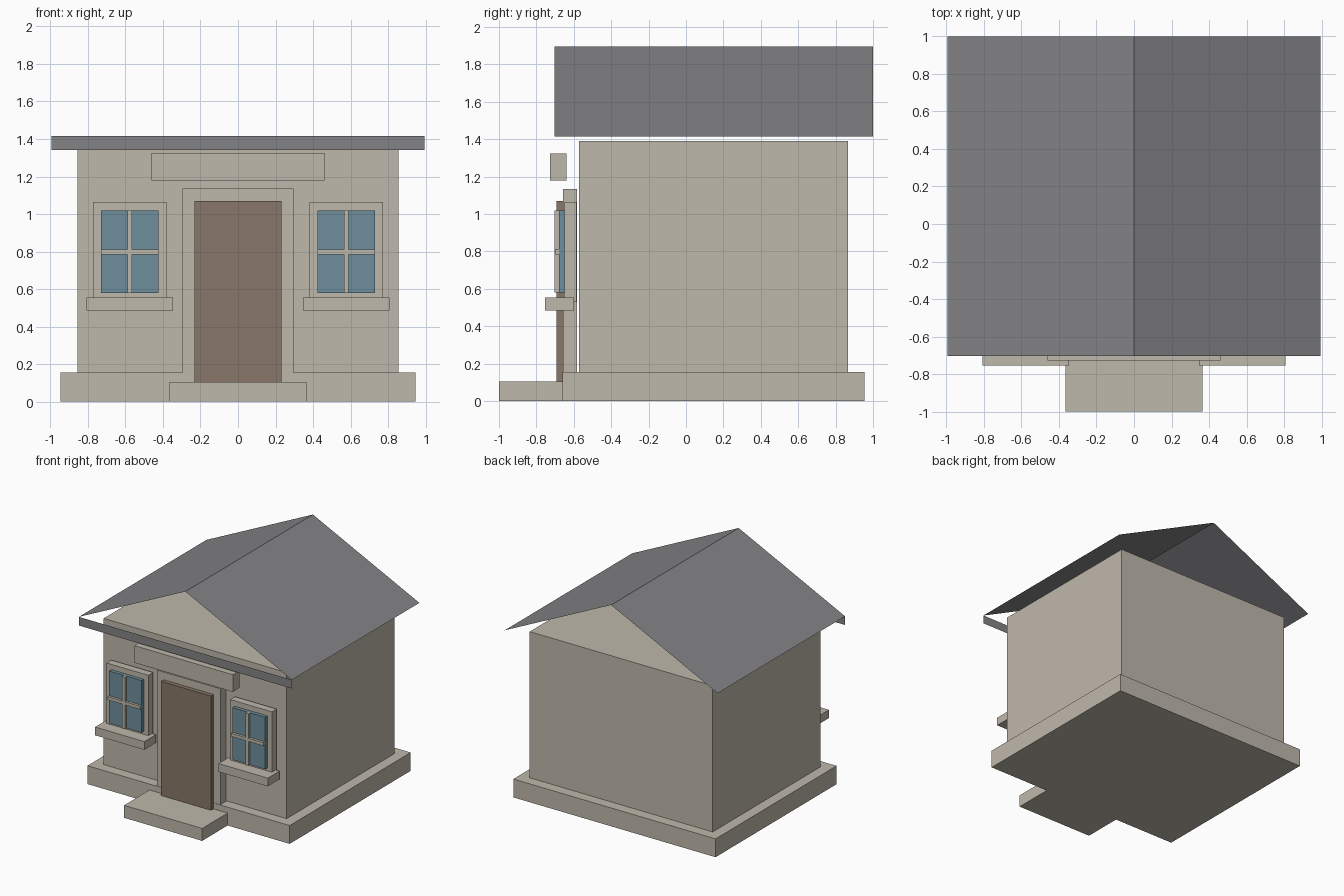
import bpy
import bmesh

default = bpy.data.objects.get("Cube")
if default:
    bpy.data.objects.remove(default, do_unlink=True)


def material(name, rgb):
    mat = bpy.data.materials.new(name)
    mat.use_nodes = True
    colour = (*rgb, 1.0)
    mat.diffuse_color = colour
    mat.node_tree.nodes["Principled BSDF"].inputs["Base Color"].default_value = colour
    return mat


STONE = material("warm stone", (0.52, 0.48, 0.41))
SLATE = material("grey slate", (0.23, 0.23, 0.24))
WOOD = material("brown wood", (0.25, 0.185, 0.14))
GLASS = material("blue glass", (0.155, 0.275, 0.33))


def finish(name, bm, mat):
    mesh = bpy.data.meshes.new(name)
    bm.to_mesh(mesh)
    bm.free()
    mesh.materials.append(mat)
    obj = bpy.data.objects.new(name, mesh)
    bpy.context.collection.objects.link(obj)
    return obj


def box(name, mat, xs, ys, zs):
    """Box spanning the given ranges on each axis."""
    bm = bmesh.new()
    bmesh.ops.create_cube(bm, size=1)
    for v in bm.verts:
        v.co = [r[0] if c < 0 else r[1] for c, r in zip(v.co, (xs, ys, zs))]
    return finish(name, bm, mat)


def wide(name, mat, half, ys, zs):
    """Box centred across the house."""
    return box(name, mat, (-half, half), ys, zs)


def sheet(name, mat, corners):
    """Single flat panel."""
    bm = bmesh.new()
    bm.faces.new([bm.verts.new(c) for c in corners])
    return finish(name, bm, mat)


# Body and ground slab
wide("foundation", STONE, 0.945, (-0.66, 0.955), (0, 0.155))
wide("front_step", STONE, 0.365, (-1.0, -0.66), (0, 0.105))
wide("walls", STONE, 0.855, (-0.572, 0.865), (0.155, 1.39))

# Doorway
wide("door_frame", STONE, 0.295, (-0.657, -0.582), (0.155, 1.135))
wide("door", WOOD, 0.233, (-0.692, -0.657), (0.105, 1.07))
wide("door_lintel", STONE, 0.46, (-0.727, -0.64), (1.18, 1.325))

# Windows, one on each side of the door
for side, sign in (("right", -1), ("left", 1)):
    mid = sign * 0.577

    def part(name, mat, half, ys, zs):
        box(f"{side}_{name}", mat, (mid - half, mid + half), ys, zs)

    part("window_frame", STONE, 0.195, (-0.65, -0.586), (0.53, 1.065))
    part("window_sill", STONE, 0.23, (-0.755, -0.6), (0.485, 0.555))
    part("window_glass", GLASS, 0.152, (-0.68, -0.65), (0.58, 1.02))
    part("upright_bar", STONE, 0.013, (-0.703, -0.68), (0.58, 1.02))
    part("cross_bar", STONE, 0.152, (-0.701, -0.68), (0.785, 0.812))

# Thin pitched roof with a front fascia, open at the gables
EAVE, RIDGE, HALF, FRONT, BACK = 1.415, 1.895, 0.995, -0.703, 1.0
sheet("roof_left", SLATE, [(0, FRONT, RIDGE), (HALF, FRONT, EAVE),
                           (HALF, BACK, EAVE), (0, BACK, RIDGE)])
sheet("roof_right", SLATE, [(0, BACK, RIDGE), (-HALF, BACK, EAVE),
                            (-HALF, FRONT, EAVE), (0, FRONT, RIDGE)])
sheet("fascia", SLATE, [(-HALF, FRONT, 1.342), (HALF, FRONT, 1.342),
                        (HALF, FRONT, EAVE), (-HALF, FRONT, EAVE)])
